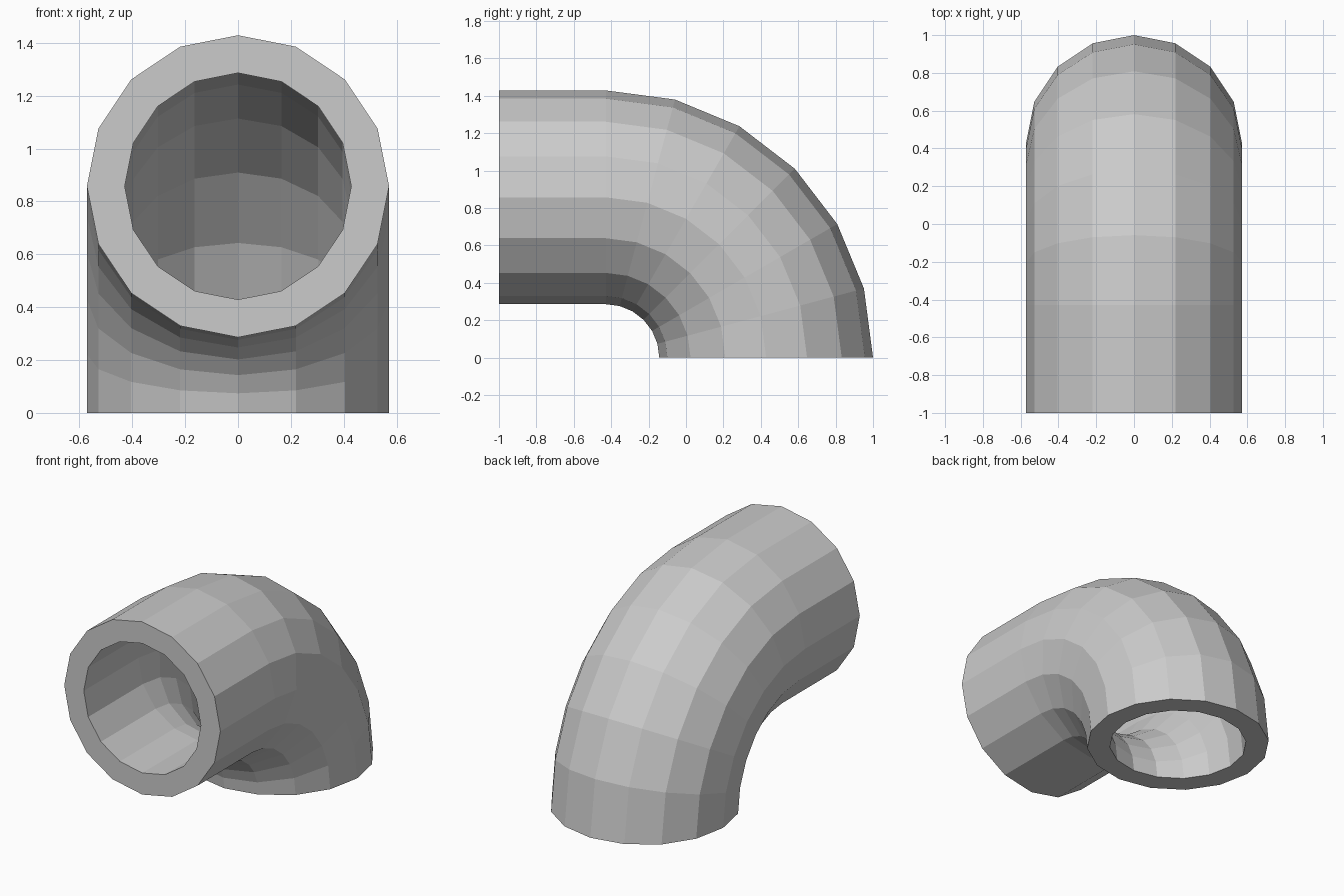
import bpy, bmesh
from math import sin, cos, pi

if "Cube" in bpy.data.objects:
    bpy.data.objects.remove(bpy.data.objects["Cube"])

SIDES, BENDS = 16, 6
U = 1 / 7
OUTER, INNER, BEND_R, CENTRE_Y = 4 * U, 3 * U, 6 * U, -3 * U

# Path stations: (y of the bend centre, angle around the bend)
stations = [(CENTRE_Y, i * pi / 2 / BENDS) for i in range(BENDS + 1)] + [(-1.0, pi / 2)]

bm = bmesh.new()


def ring(radius, cy, angle):
    """Cross-section circle, perpendicular to the path."""
    verts = []
    for i in range(SIDES):
        t = 2 * pi * i / SIDES
        d = BEND_R + radius * cos(t)
        verts.append(bm.verts.new((radius * sin(t), cy + d * cos(angle), d * sin(angle))))
    return verts


def bridge(a, b):
    for i in range(SIDES):
        j = (i + 1) % SIDES
        bm.faces.new((a[i], a[j], b[j], b[i]))


# Outer and inner walls
outer = [ring(OUTER, *s) for s in stations]
inner = [ring(INNER, *s) for s in stations]
for wall in (outer, inner):
    for a, b in zip(wall, wall[1:]):
        bridge(a, b)

# Flat rims at both ends
bridge(outer[0], inner[0])
bridge(outer[-1], inner[-1])

bmesh.ops.recalc_face_normals(bm, faces=bm.faces)
mesh = bpy.data.meshes.new("pipe_elbow")
bm.to_mesh(mesh)
bm.free()
bpy.context.collection.objects.link(bpy.data.objects.new("pipe_elbow", mesh))
